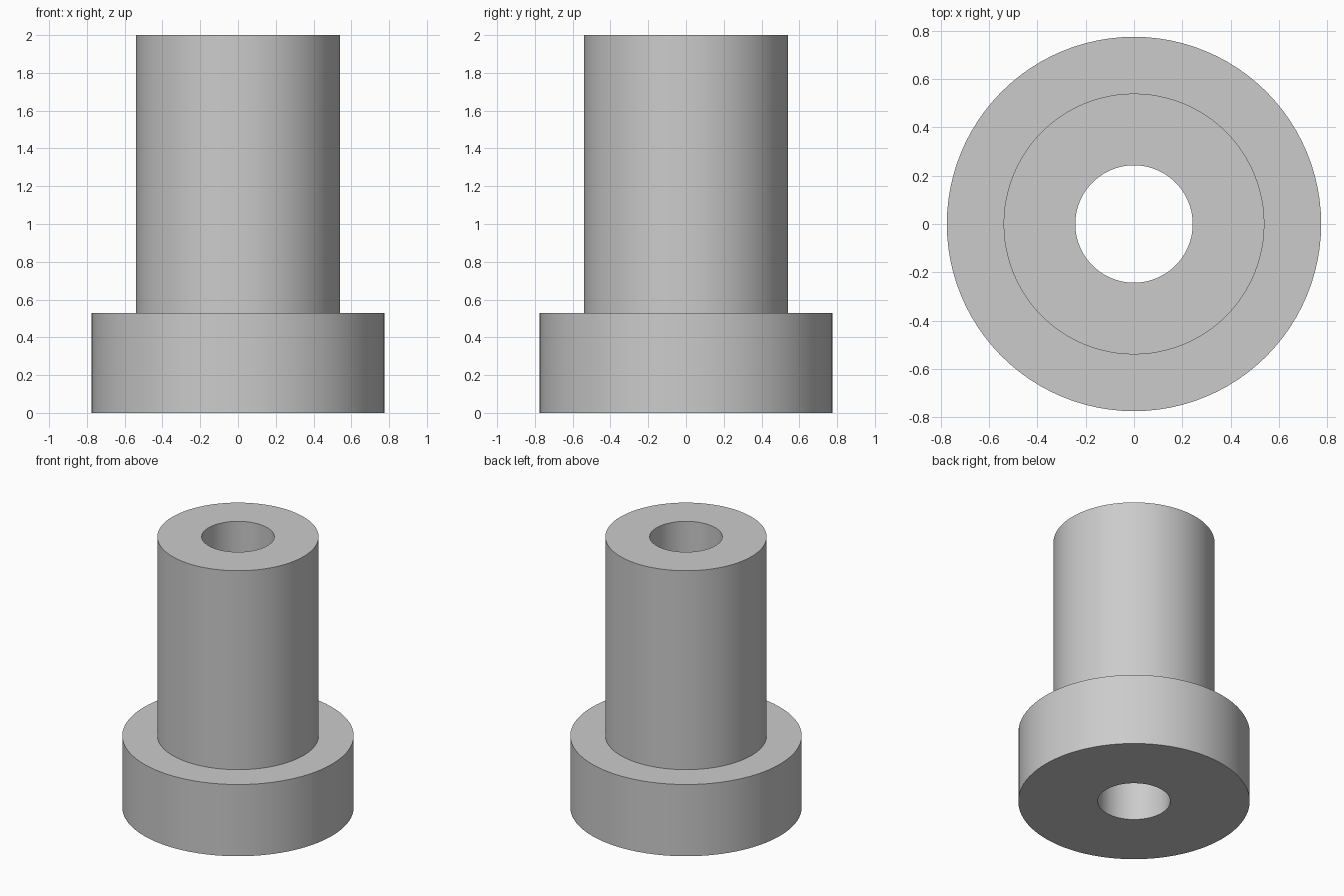
import bpy
import bmesh
import math

SEGMENTS = 96
BORE, SHANK, FLANGE = 0.243, 0.54, 0.775
FLANGE_TOP, TOP = 0.53, 2.0

default = bpy.data.objects.get("Cube")
if default:
    bpy.data.objects.remove(default, do_unlink=True)

# Plain grey material
grey = bpy.data.materials.new("plain_grey")
grey.use_nodes = True
colour = (0.6, 0.6, 0.6, 1)
grey.diffuse_color = colour
grey.node_tree.nodes["Principled BSDF"].inputs["Base Color"].default_value = colour


def lathe(name, profile, material):
    """Revolve a closed (radius, height) profile about the z axis."""
    bm = bmesh.new()
    verts = [bm.verts.new((r, 0, z)) for r, z in profile]
    edges = [bm.edges.new((v, verts[(i + 1) % len(verts)])) for i, v in enumerate(verts)]
    bmesh.ops.spin(bm, geom=verts + edges, cent=(0, 0, 0), axis=(0, 0, 1),
                   angle=math.tau, steps=SEGMENTS, use_merge=True)
    bmesh.ops.remove_doubles(bm, verts=bm.verts, dist=0.0001)
    bmesh.ops.recalc_face_normals(bm, faces=bm.faces)
    mesh = bpy.data.meshes.new(name)
    bm.to_mesh(mesh)
    bm.free()
    mesh.materials.append(material)
    obj = bpy.data.objects.new(name, mesh)
    bpy.context.collection.objects.link(obj)
    return obj


# Flanged bushing: wide collar, narrower shank and a straight through bore
bushing = lathe("flanged_bushing", [
    (BORE, 0), (FLANGE, 0), (FLANGE, FLANGE_TOP),
    (SHANK, FLANGE_TOP), (SHANK, TOP), (BORE, TOP),
], grey)

bpy.ops.object.select_all(action="DESELECT")
bushing.select_set(True)
bpy.context.view_layer.objects.active = bushing
bpy.ops.object.shade_smooth_by_angle(angle=math.radians(30))
